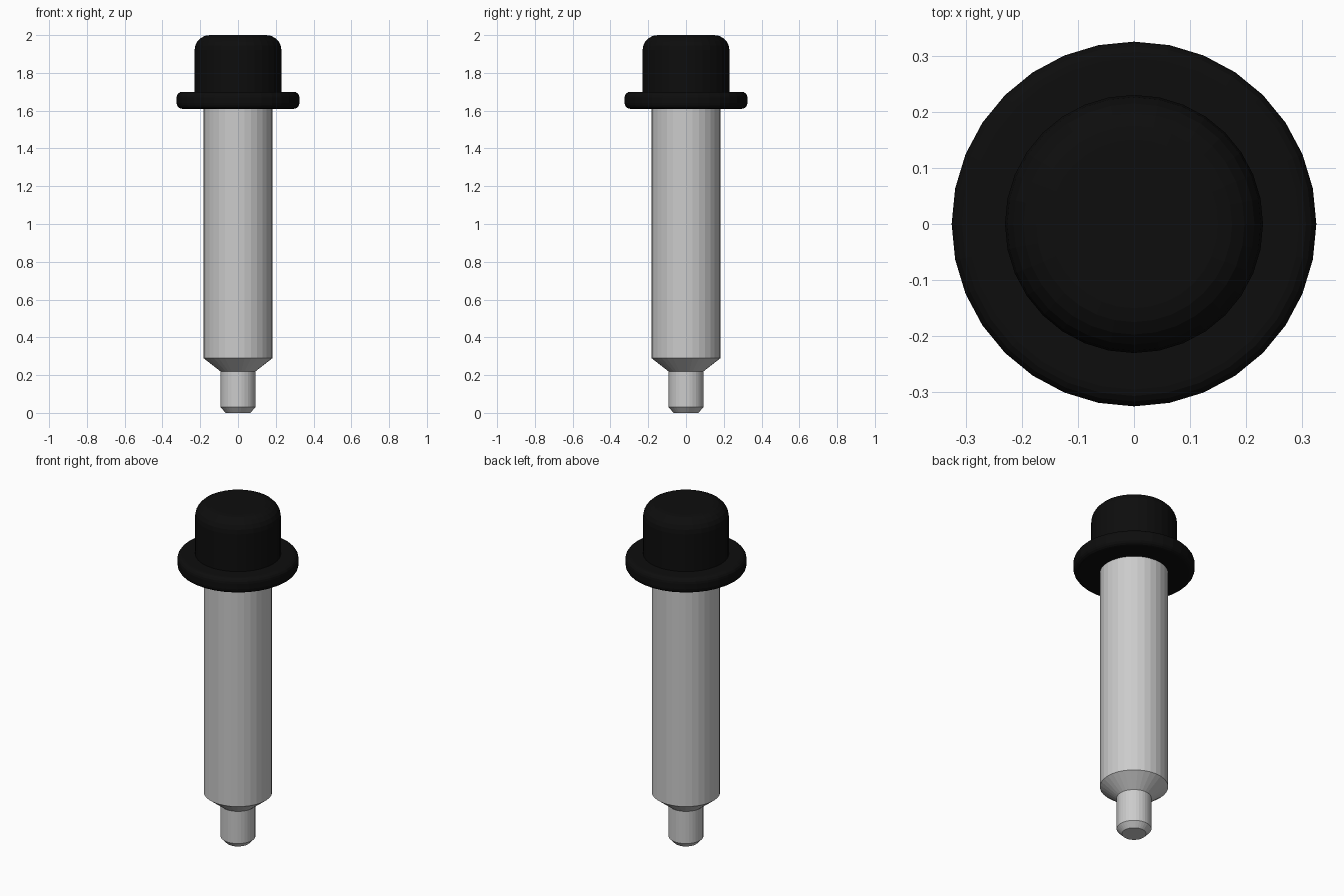
import bpy
import math

SIDES = 32

cube = bpy.data.objects.get("Cube")
if cube:
    bpy.data.objects.remove(cube, do_unlink=True)


def make_material(name, value, metallic=0.0):
    mat = bpy.data.materials.new(name)
    mat.use_nodes = True
    colour = (value, value, value, 1.0)
    mat.diffuse_color = colour
    bsdf = next(n for n in mat.node_tree.nodes if n.type == "BSDF_PRINCIPLED")
    bsdf.inputs["Base Color"].default_value = colour
    return mat


def arc(radius, z, size, start, end, steps=4):
    """Rounded corner points, centred at (radius, z), angles in degrees."""
    angles = [math.radians(start + (end - start) * i / steps) for i in range(steps + 1)]
    return [(radius + size * math.cos(a), z + size * math.sin(a)) for a in angles]


def lathe(name, profile, mat):
    """Spin a bottom-to-top profile of (radius, z) into a closed solid."""
    verts, faces = [], []
    for r, z in profile:
        for i in range(SIDES):
            a = math.tau * i / SIDES
            verts.append((r * math.cos(a), r * math.sin(a), z))
    for ring in range(len(profile) - 1):
        for i in range(SIDES):
            j = (i + 1) % SIDES
            low, high = ring * SIDES, (ring + 1) * SIDES
            faces.append((low + i, low + j, high + j, high + i))
    last = (len(profile) - 1) * SIDES
    faces.append(tuple(reversed(range(SIDES))))
    faces.append(tuple(range(last, last + SIDES)))
    mesh = bpy.data.meshes.new(name)
    mesh.from_pydata(verts, [], faces)
    mesh.materials.append(mat)
    obj = bpy.data.objects.new(name, mesh)
    bpy.context.collection.objects.link(obj)
    return obj


steel = make_material("light grey metal", 0.6)
black = make_material("black plastic", 0.004)

# Locating pin with a chamfered tip
lathe("pin_tip", [(0.065, 0), (0.093, 0.03), (0.093, 0.225)], steel)

# Main shaft with a tapered shoulder
lathe("shaft", [(0.093, 0.22), (0.183, 0.29), (0.183, 1.63)], steel)

# Rounded flange under the knob
lathe("flange", arc(0.295, 1.64, 0.03, -90, 0) + arc(0.295, 1.67, 0.03, 0, 90), black)

# Knob with a rounded top edge
lathe("knob", [(0.23, 1.68)] + arc(0.15, 1.92, 0.08, 0, 90, 5), black)
